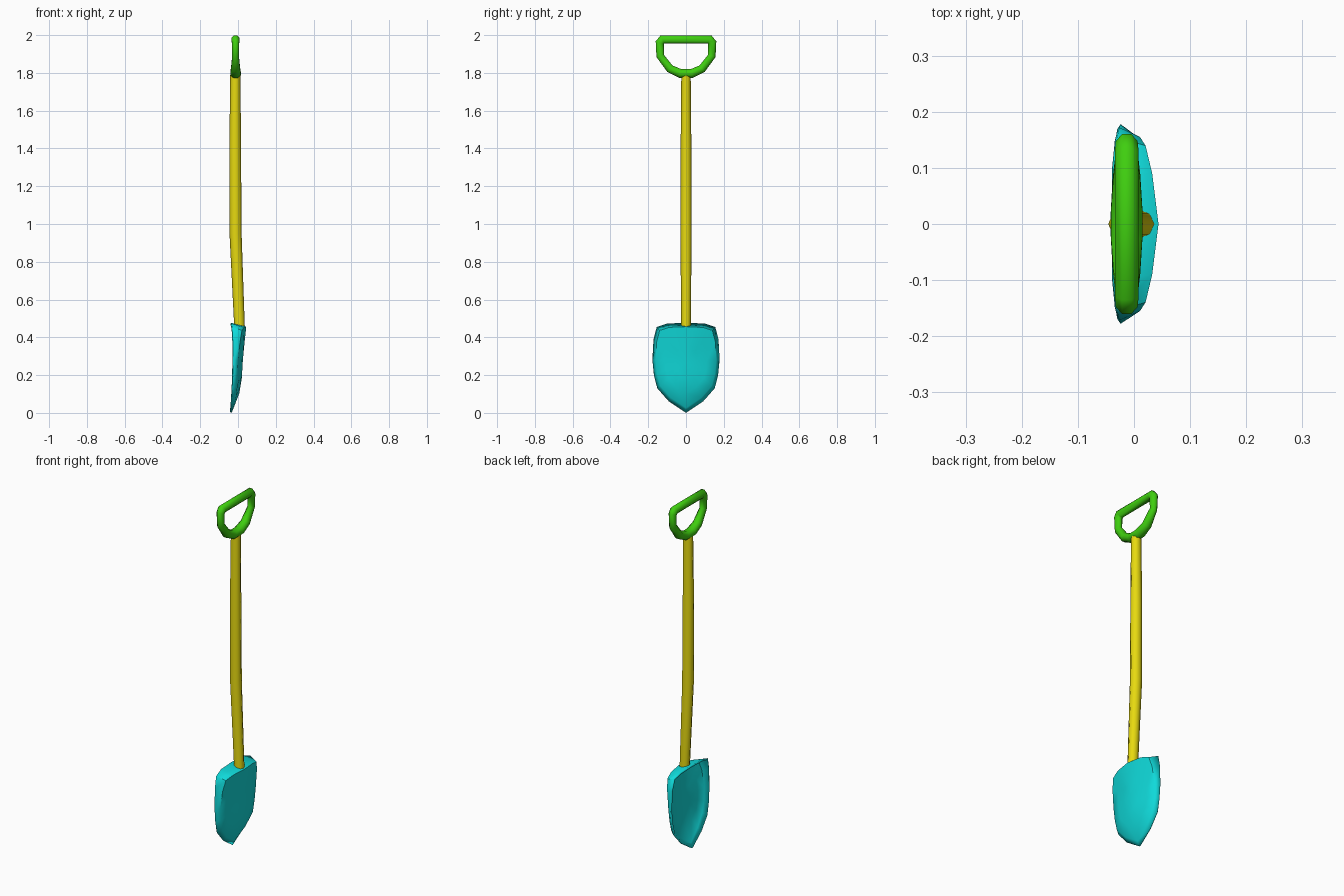
import bpy, bmesh, math
from mathutils import Vector

if "Cube" in bpy.data.objects:
    bpy.data.objects.remove(bpy.data.objects["Cube"])


def finish(bm, name, color, angle):
    mesh = bpy.data.meshes.new(name)
    bm.to_mesh(mesh)
    bm.free()
    obj = bpy.data.objects.new(name, mesh)
    bpy.context.collection.objects.link(obj)
    mat = bpy.data.materials.new(name + "_paint")
    mat.diffuse_color = (*color, 1)
    mat.use_nodes = True
    mat.node_tree.nodes["Principled BSDF"].inputs["Base Color"].default_value = mat.diffuse_color
    mesh.materials.append(mat)
    bpy.ops.object.select_all(action='DESELECT')
    obj.select_set(True)
    bpy.context.view_layer.objects.active = obj
    bpy.ops.object.shade_smooth_by_angle(angle=math.radians(angle))
    return obj


def skin(bm, a, b):
    n = len(a)
    for i in range(n):
        bm.faces.new((a[i], a[(i + 1) % n], b[(i + 1) % n], b[i]))


# Shaft: eight-sided pole with a slight bend
bm = bmesh.new()
rings = []
for x, z, r in [(0.008, 0.455, 0.028), (-0.013, 0.95, 0.032),
                (-0.015, 1.4, 0.031), (-0.014, 1.79, 0.027)]:
    rings.append([bm.verts.new((x + r * math.cos(k * math.pi / 4),
                                0.92 * r * math.sin(k * math.pi / 4), z))
                  for k in range(8)])
for a, b in zip(rings, rings[1:]):
    skin(bm, a, b)
bm.faces.new(rings[0])
bm.faces.new(rings[-1])
bmesh.ops.recalc_face_normals(bm, faces=bm.faces)
finish(bm, "shaft", (0.8, 0.7, 0.005), 50)

# Grip: closed D-shaped tube; each half point is y, z, radius in plane, radius in x
half = [(0.125, 1.977, 0.023, 0.023), (0.139, 1.960, 0.023, 0.021),
        (0.137, 1.890, 0.021, 0.019), (0.085, 1.822, 0.023, 0.026),
        (0.030, 1.797, 0.025, 0.030)]
path = half + [(-y, z, r, rx) for y, z, r, rx in reversed(half)]
bm = bmesh.new()
rings = []
for i, (y, z, r, rx) in enumerate(path):
    p, q = path[i - 1], path[(i + 1) % len(path)]
    t_in = Vector((0, y - p[0], z - p[1])).normalized()
    t_out = Vector((0, q[0] - y, q[1] - z)).normalized()
    t = (t_in + t_out).normalized()
    normal = Vector((0, t.z, -t.y)) / max(t.dot(t_in), 0.8)
    rings.append([bm.verts.new(Vector((-0.013, y, z))
                  + Vector((rx * math.sin(a), 0, 0)) + normal * r * math.cos(a))
                  for a in (k * math.pi / 4 + math.pi / 8 for k in range(8))])
for i in range(len(rings)):
    skin(bm, rings[i - 1], rings[i])
bmesh.ops.recalc_face_normals(bm, faces=bm.faces)
finish(bm, "grip", (0.05, 0.62, 0.005), 60)

# Blade: shallow pointed dish, rim points are y, z, x
rim = [(0, 0.477, -0.037), (0.10, 0.473, -0.036), (0.155, 0.455, -0.030),
       (0.172, 0.39, -0.026), (0.178, 0.28, -0.024), (0.170, 0.20, -0.025),
       (0.152, 0.13, -0.027), (0.09, 0.06, -0.030), (0, 0.0, -0.034)]
rim += [(-y, z, x) for y, z, x in reversed(rim[1:-1])]
spine = [(0.0, -0.033), (0.13, 0.017), (0.30, 0.027), (0.46, 0.044)]


def back_x(y, z):
    for (z0, x0), (z1, x1) in zip(spine, spine[1:]):
        if z <= z1:
            break
    return x0 + (x1 - x0) * (z - z0) / (z1 - z0) - 0.4 * abs(y) ** 1.5


bm = bmesh.new()
rings = [[bm.verts.new((x, y, z)) for y, z, x in rim]]
for s in (0.9, 0.62, 0.32):
    rings.append([])
    for y, z, x in rim:
        yy, zz = y * s, 0.27 + (z - 0.27) * s
        rings[-1].append(bm.verts.new((back_x(yy, zz), yy, zz)))
for a, b in zip(rings, rings[1:]):
    skin(bm, a, b)
center = bm.verts.new((back_x(0, 0.27), 0, 0.27))
last = rings[-1]
for i in range(len(last)):
    bm.faces.new((last[i - 1], last[i], center))
bm.normal_update()
if center.normal.x < 0:
    bmesh.ops.reverse_faces(bm, faces=bm.faces)
blade = finish(bm, "blade", (0.005, 0.7, 0.7), 45)
mod = blade.modifiers.new("thickness", 'SOLIDIFY')
mod.thickness = 0.01
mod.offset = -1
